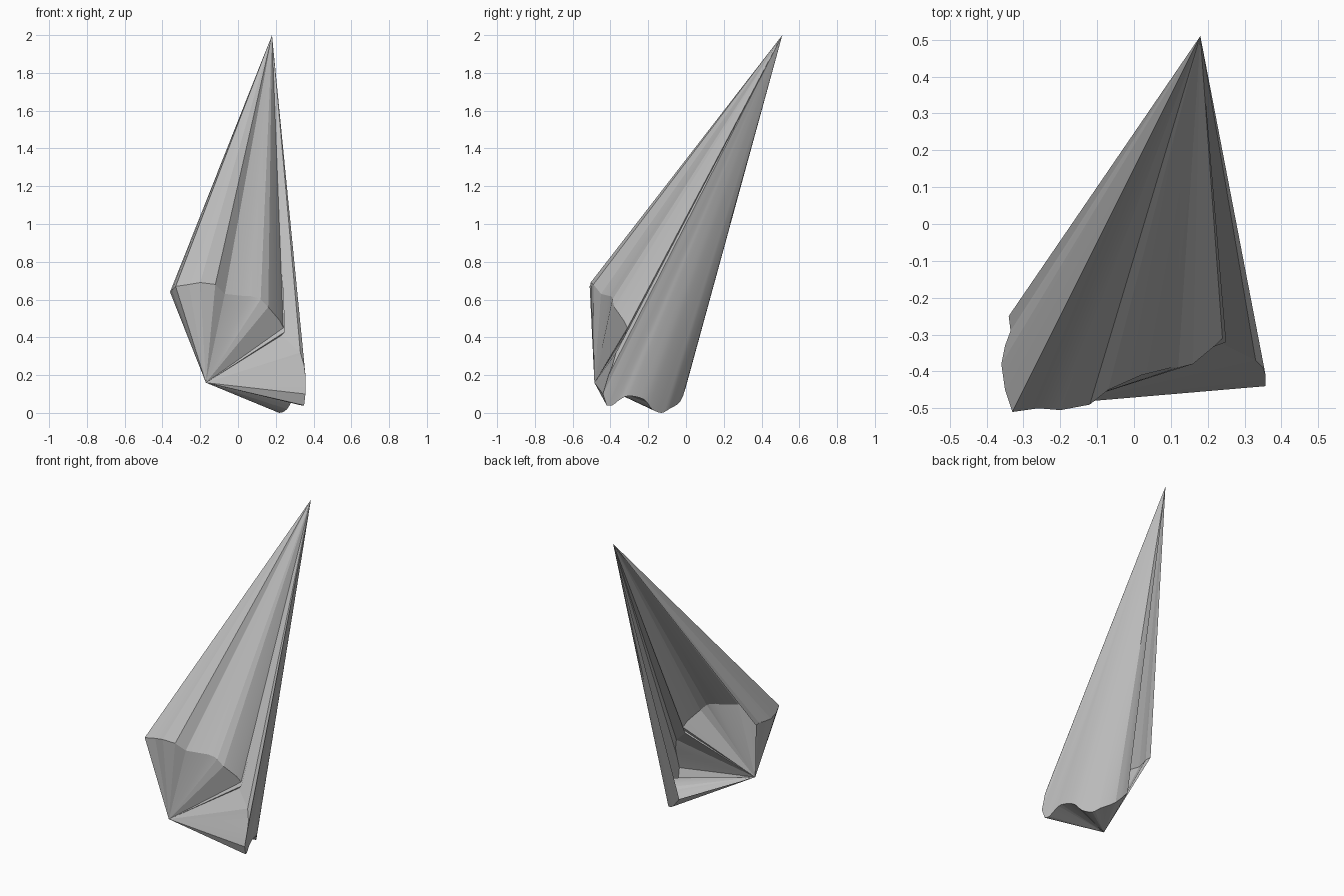
import bpy
import bmesh
import math
from mathutils import Vector

default_cube = bpy.data.objects.get("Cube")
if default_cube:
    bpy.data.objects.remove(default_cube, do_unlink=True)


def make_material(name, colour):
    material = bpy.data.materials.new(name)
    material.use_nodes = True
    material.diffuse_color = colour
    shader = material.node_tree.nodes["Principled BSDF"]
    shader.inputs["Base Color"].default_value = colour
    return material


def rounded(points, steps):
    """Pass a smooth curve through a few profile points."""
    padded = [points[0]] + points + [points[-1]]
    result = []
    for before, start, end, after in zip(padded, padded[1:], padded[2:], padded[3:]):
        before, start, end, after = map(Vector, (before, start, end, after))
        for step in range(steps):
            t = step / steps
            bend = (2 * before - 5 * start + 4 * end - after) * t * t
            twist = (3 * start - before - 3 * end + after) * t ** 3
            result.append(start + ((end - before) * t + bend + twist) / 2)
    return result + [Vector(points[-1])]


def make_fan(name, tip, rim, material, flip):
    """Join every rim edge to one shared tip."""
    bm = bmesh.new()
    tip_vertex = bm.verts.new(tip)
    rim_vertices = [bm.verts.new(point) for point in rim]
    for first, second in zip(rim_vertices, rim_vertices[1:]):
        corners = (tip_vertex, second, first) if flip else (tip_vertex, first, second)
        bm.faces.new(corners)
    mesh = bpy.data.meshes.new(name)
    bm.to_mesh(mesh)
    bm.free()
    mesh.materials.append(material)
    fan = bpy.data.objects.new(name, mesh)
    bpy.context.collection.objects.link(fan)
    bpy.ops.object.select_all(action="DESELECT")
    fan.select_set(True)
    bpy.context.view_layer.objects.active = fan
    bpy.ops.object.shade_smooth_by_angle(angle=math.radians(12))
    return fan


grey = make_material("plain grey", (0.5, 0.5, 0.5, 1))

# Folded left side of the rim, running round to the front
left_rim = [
    (-.34, -.25, .64), (-.335, -.29, .64), (-.35, -.33, .64), (-.36, -.38, .64),
    (-.35, -.45, .65), (-.33, -.51, .67), (-.26, -.5, .68), (-.2, -.505, .69),
    (-.12, -.49, .68), (-.07, -.45, .63),
]
# Stepped ridge in the middle
ridge_rim = [
    (.02, -.41, .62), (.06, -.4, .62), (.1, -.39, .61), (.12, -.39, .6),
    (.16, -.38, .56), (.22, -.33, .49), (.24, -.31, .45), (.25, -.32, .43),
    (.23, -.32, .41),
]
# Upright edge on the far side
side_rim = [
    (.33, -.37, .32), (.35, -.39, .25), (.357, -.41, .2), (.357, -.44, .1),
]
# Wavy hem sweeping round to the back
hem_rim = rounded([
    (.35, -.42, .04), (.34, -.39, .04), (.33, -.35, .07), (.32, -.3, .09),
    (.29, -.22, .07), (.26, -.18, .02), (.22, -.13, 0), (.19, -.09, .02),
    (.12, -.03, .06), (.05, 0, .14),
], 3)

rim = left_rim + ridge_rim + side_rim + hem_rim

# Long upper shell and short lower shell meet along the rim
make_fan("upper_shell", (.18, .51, 2), rim, grey, False)
make_fan("lower_shell", (-.17, -.485, .16), rim, grey, True)
